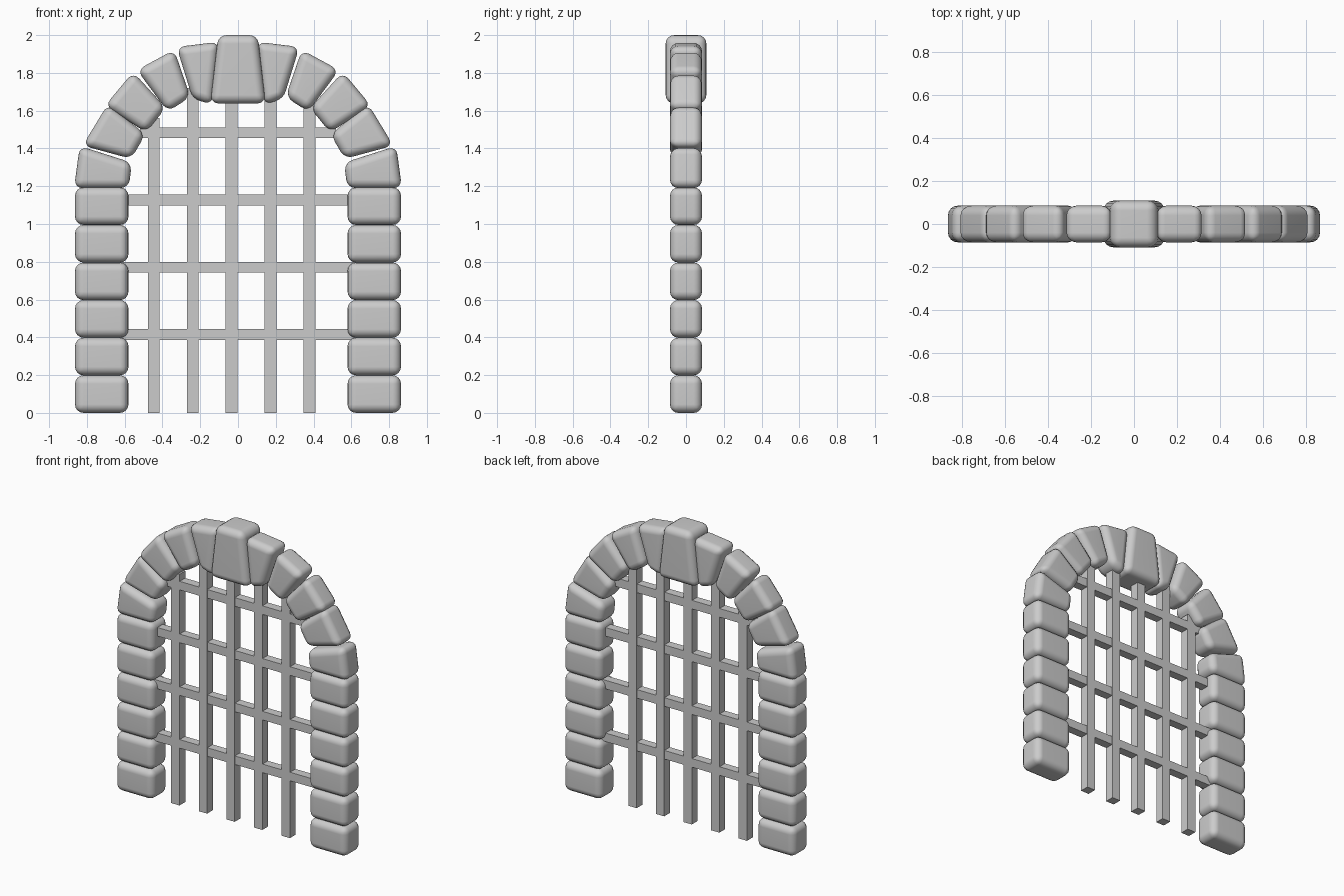
import bpy, bmesh

if "Cube" in bpy.data.objects:
    bpy.data.objects.remove(bpy.data.objects["Cube"])


def stone(name, outline, depth, radius=0.045):
    """Rounded block: an x/z outline extruded along y."""
    bm = bmesh.new()
    front = [bm.verts.new((x, -depth, z)) for x, z in outline]
    back = [bm.verts.new((x, depth, z)) for x, z in outline]
    bm.faces.new(front)
    bm.faces.new(back[::-1])
    n = len(outline)
    for i in range(n):
        j = (i + 1) % n
        bm.faces.new((front[i], back[i], back[j], front[j]))
    bmesh.ops.recalc_face_normals(bm, faces=bm.faces)
    bmesh.ops.bevel(bm, geom=bm.edges[:], offset=radius, segments=4,
                    profile=0.5, affect='EDGES', clamp_overlap=True)
    for f in bm.faces:
        f.smooth = True
    mesh = bpy.data.meshes.new(name)
    bm.to_mesh(mesh)
    bm.free()
    obj = bpy.data.objects.new(name, mesh)
    bpy.context.collection.objects.link(obj)
    mod = obj.modifiers.new("normals", 'WEIGHTED_NORMAL')
    mod.keep_sharp = True
    return obj


def bar(name, x0, x1, z0, z1, half_depth):
    bpy.ops.mesh.primitive_cube_add(size=1, location=((x0 + x1) / 2, 0, (z0 + z1) / 2))
    obj = bpy.context.object
    obj.name = name
    obj.scale = (x1 - x0, half_depth * 2, z1 - z0)


# Column stones and arch stones (right side outlines, mirrored to the left)
column = [[(0.58, i * 0.199), (0.863, i * 0.199),
           (0.863, (i + 1) * 0.199), (0.58, (i + 1) * 0.199)] for i in range(6)]
arch = [
    [(0.578, 1.19), (0.868, 1.19), (0.838, 1.413), (0.562, 1.325)],
    [(0.565, 1.345), (0.822, 1.415), (0.690, 1.635), (0.490, 1.475)],
    [(0.487, 1.485), (0.705, 1.625), (0.555, 1.805), (0.382, 1.615)],
    [(0.372, 1.595), (0.535, 1.815), (0.338, 1.922), (0.252, 1.672)],
    [(0.240, 1.663), (0.325, 1.937), (0.100, 1.965), (0.135, 1.632)],
]
for side, s in (("right", 1), ("left", -1)):
    for kind, group in (("column_stone", column), ("arch_stone", arch)):
        for i, outline in enumerate(group):
            stone(f"{kind}_{side}_{i + 1}", [(s * x, z) for x, z in outline], 0.085)

# Keystone
stone("keystone", [(-0.147, 1.638), (0.147, 1.638), (0.105, 2.0), (-0.105, 2.0)], 0.108)

# Vertical gate bars
for i, top in enumerate((1.56, 1.72, 1.76, 1.74, 1.64)):
    x = -0.446 + i * 0.206
    bar(f"vertical_bar_{i + 1}", x - 0.031, x + 0.031, 0, top, 0.031)

# Horizontal gate bars
for i, reach in enumerate((0.7, 0.72, 0.7, 0.52)):
    z = 0.415 + i * 0.356
    bar(f"horizontal_bar_{i + 1}", -reach, reach, z - 0.029, z + 0.029, 0.029)
